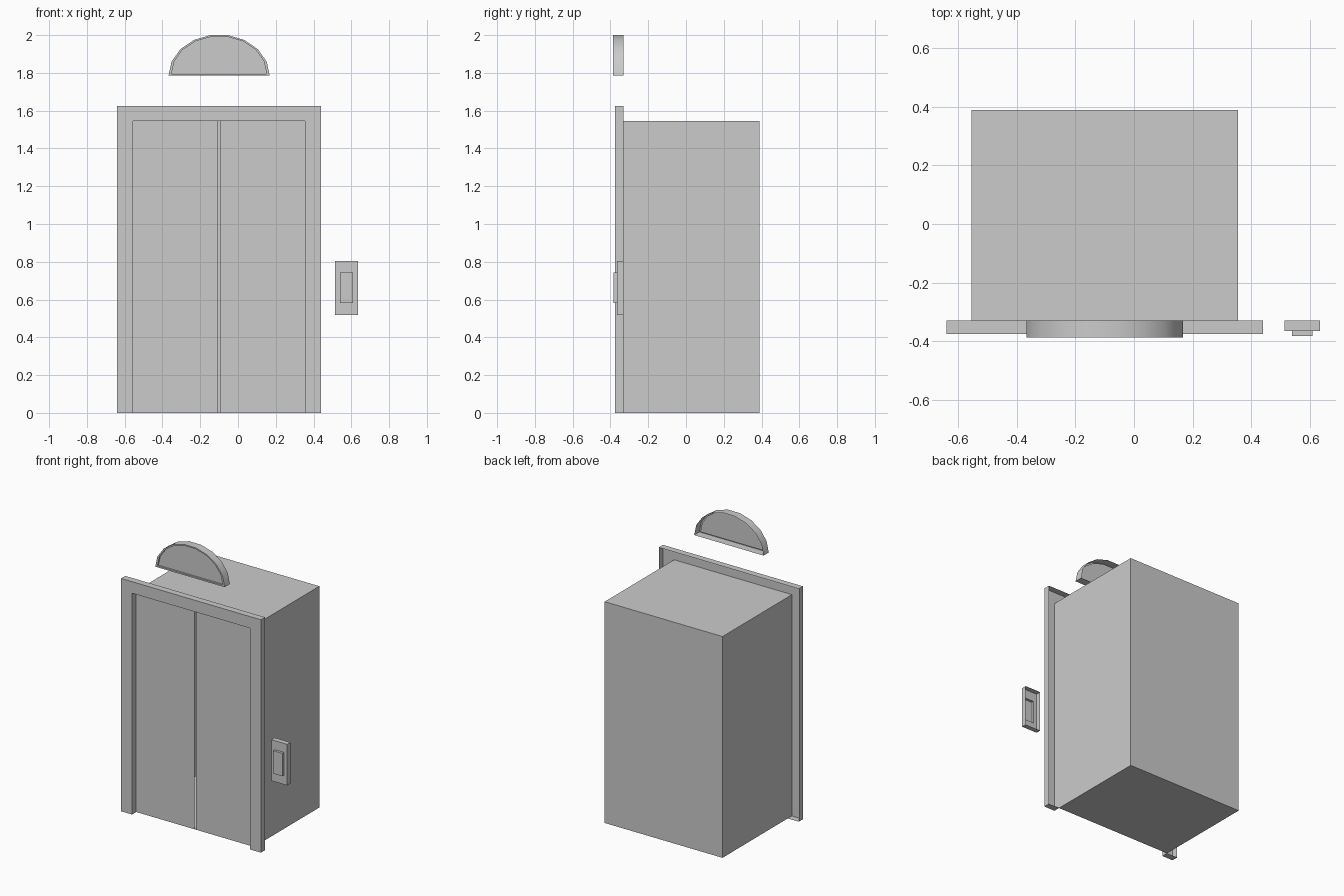
import bpy
import bmesh
import math

if "Cube" in bpy.data.objects:
    bpy.data.objects.remove(bpy.data.objects["Cube"])

WALL = -0.33      # plane of the wall and of the doors
CX = -0.1         # centre line of the lift
HALF = 0.455      # half width of the cabin
TOP = 1.545       # cabin height


def finish(name, bm):
    mesh = bpy.data.meshes.new(name)
    bm.to_mesh(mesh)
    bm.free()
    obj = bpy.data.objects.new(name, mesh)
    bpy.context.collection.objects.link(obj)
    return obj


def shell(name, rings):
    """Loft (outline, y) rings towards the front; last is capped, back stays open."""
    bm = bmesh.new()
    loops = [[bm.verts.new((x, y, z)) for x, z in outline] for outline, y in rings]
    for a, b in zip(loops, loops[1:]):
        for i in range(len(a)):
            j = (i + 1) % len(a)
            bm.faces.new((b[i], a[i], a[j], b[j]))
    bm.faces.new(loops[-1])
    return finish(name, bm)


def rect(x0, x1, z0, z1):
    return [(x0, z0), (x1, z0), (x1, z1), (x0, z1)]


def arch(half_width, height, base):
    """Half ellipse with nine sides and a flat bottom."""
    k = height / math.sin(math.radians(80))
    return [(CX + half_width * math.cos(math.radians(a)),
             base + k * math.sin(math.radians(a))) for a in range(0, 181, 20)]


# Cabin: hollow box open behind the doors
bm = bmesh.new()
bmesh.ops.create_cube(bm, size=1)
front = [f for f in bm.faces if f.normal.y < -0.5]
bmesh.ops.delete(bm, geom=front, context='FACES_ONLY')
for v in bm.verts:
    v.co = (CX + v.co.x * 2 * HALF, 0.03 + v.co.y * 0.72, (v.co.z + 0.5) * TOP)
finish("cabin", bm)

# Sliding doors with a narrow gap between them
shell("left_door", [(rect(CX - HALF, CX - 0.006, 0, TOP), WALL)])
shell("right_door", [(rect(CX + 0.006, CX + HALF, 0, TOP), WALL)])

# Door frame: jambs and lintel in one profile
o = 0.54
frame = [(CX - o, 0), (CX - HALF, 0), (CX - HALF, TOP), (CX + HALF, TOP),
         (CX + HALF, 0), (CX + o, 0), (CX + o, 1.626), (CX - o, 1.626)]
shell("door_frame", [(frame, WALL), (frame, -0.376)])

# Floor indicator: arched housing with a recessed dial face
outer = arch(0.268, 0.215, 1.785)
inner = arch(0.252, 0.196, 1.795)
dial = shell("floor_indicator", [(outer, WALL), (outer, -0.387),
                                 (inner, -0.387), (inner, -0.375)])
bpy.context.view_layer.objects.active = dial
dial.select_set(True)
bpy.ops.object.shade_smooth_by_angle(angle=math.radians(35))

# Call panel: plate with a raised button
plate = rect(0.514, 0.636, 0.518, 0.805)
button = rect(0.54, 0.61, 0.582, 0.742)
shell("call_panel", [(plate, WALL), (plate, -0.366),
                     (button, -0.366), (button, -0.383)])
